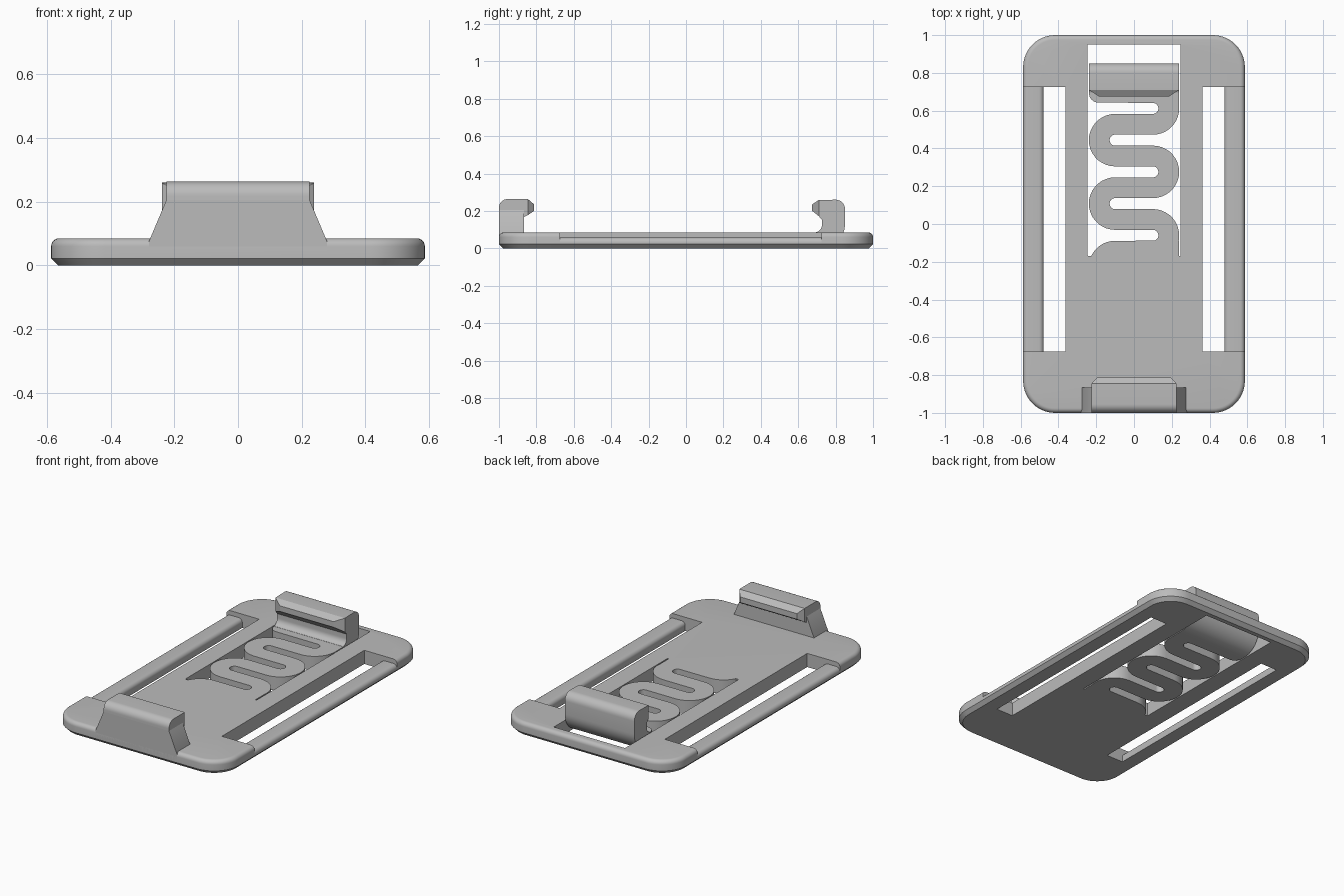
import bpy, bmesh
from math import sin, cos, radians, pi

cube = bpy.data.objects.get("Cube")
if cube:
    bpy.data.objects.remove(cube, do_unlink=True)

# One grey plastic for everything
GREY = (0.5, 0.5, 0.5, 1)
plastic = bpy.data.materials.new("grey plastic")
plastic.use_nodes = True
plastic.diffuse_color = GREY
plastic.node_tree.nodes["Principled BSDF"].inputs["Base Color"].default_value = GREY

T = 0.085          # plate thickness
W = 0.587          # plate half width
SLOT = (-0.675, 0.725)
BAR, PITCH, TURN_X = 0.055, 0.168, 0.1   # spring half width, spacing, bend centre


def finish(name, bm, smooth=True):
    bmesh.ops.recalc_face_normals(bm, faces=bm.faces[:])
    mesh = bpy.data.meshes.new(name)
    bm.to_mesh(mesh)
    bm.free()
    mesh.materials.append(plastic)
    obj = bpy.data.objects.new(name, mesh)
    bpy.context.collection.objects.link(obj)
    if smooth:
        shade(obj)
    return obj


def shade(obj):
    bpy.ops.object.select_all(action='DESELECT')
    obj.select_set(True)
    bpy.context.view_layer.objects.active = obj
    bpy.ops.object.shade_smooth_by_angle(angle=radians(32))


def loft(name, rings, closed=False):
    """Skin a list of equal rings; cap the ends."""
    bm = bmesh.new()
    vs = [[bm.verts.new(p) for p in ring] for ring in rings]
    n = len(vs[0])
    for a, b in zip(vs, vs[1:]):
        for i in range(n):
            j = (i + 1) % n
            bm.faces.new((a[i], a[j], b[j], b[i]))
    bm.faces.new(vs[0][::-1])
    bm.faces.new(vs[-1])
    return finish(name, bm)


def prism(name, pts, axis, lo, hi):
    """Extrude a 2D outline along an axis."""
    place = {'x': lambda a, b, d: (d, a, b),
             'y': lambda a, b, d: (a, d, b),
             'z': lambda a, b, d: (a, b, d)}[axis]
    return loft(name, [[place(a, b, d) for a, b in pts] for d in (lo, hi)])


def arc(cx, cy, r, a0, a1, n=10):
    angles = [radians(a0 + (a1 - a0) * i / n) for i in range(n + 1)]
    return [(cx + r * cos(a), cy + r * sin(a)) for a in angles]


def rect(x0, x1, y0, y1):
    return [(x0, y0), (x1, y0), (x1, y1), (x0, y1)]


def cut(obj, cutter):
    mod = obj.modifiers.new("cut", 'BOOLEAN')
    mod.operation, mod.solver, mod.object = 'DIFFERENCE', 'EXACT', cutter
    bpy.context.view_layer.objects.active = obj
    bpy.ops.object.modifier_apply(modifier=mod.name)
    bpy.data.objects.remove(cutter, do_unlink=True)


# Base plate: rounded rectangle, chamfered below and filleted above
def plate_ring(inset, z):
    r, cx, cy = 0.17 - inset, W - 0.17, 1 - 0.17
    pts = []
    for k, (sx, sy) in enumerate([(1, 1), (-1, 1), (-1, -1), (1, -1)]):
        pts += arc(sx * cx, sy * cy, r, 90 * k, 90 * k + 90, 14)
    return [(x, y, z) for x, y in pts]


F = 0.025
layers = [(0.022, 0), (0, 0.022)]
layers += [(F - F * cos(i * pi / 12), T - F + F * sin(i * pi / 12)) for i in range(7)]
plate = loft("base_plate", [plate_ring(*l) for l in layers])

# Side openings, and the central window with the spring's root shape
for s in (-1, 1):
    cut(plate, prism("side_cutter", rect(s * 0.362, s * 0.8, *SLOT), 'z', -0.1, 0.2))
outer = PITCH / 2 + BAR
root_y = -0.06
window = [(-0.245, 0.95), (-0.245, -0.168)]
window += arc(-TURN_X, root_y - PITCH, outer, 155, 90)
window += [(0.237, root_y - 0.028), (0.237, -0.17), (0.245, -0.17), (0.245, 0.95)]
cut(plate, prism("window_cutter", window, 'z', -0.1, 0.2))
shade(plate)

# Low side rails with rounded tops
for side, s in (("left", 1), ("right", -1)):
    top = 0.057
    prof = [(0.478, 0), (W - 0.022, 0), (W, 0.022)]
    prof += arc(W - F, top - F, F, 0, 90, 6) + arc(0.478 + F, top - F, F, 90, 180, 6)
    prism(side + "_rail", [(s * x, z) for x, z in prof], 'y', *SLOT)

# Serpentine spring: alternating half-turns, swept as a flat strip
inner_edge, outer_edge = [], []
for k in range(5):
    right = k % 2 == 0
    cx, cy = (TURN_X if right else -TURN_X), root_y + k * PITCH
    a0, a1 = (-90, 90) if right else (270, 90)
    if k == 4:
        a1 = 0
    near = arc(cx, cy, PITCH / 2 - BAR, a0, a1, 18)
    far = arc(cx, cy, outer, a0, a1, 18)
    inner_edge += near if right else far
    outer_edge += far if right else near
loft("spring", [[(*a, 0), (*b, 0), (*b, T), (*a, T)]
                for a, b in zip(inner_edge, outer_edge)])

# Tab joining the spring to the latch arm
top_y = root_y + 4 * PITCH
tab = [(0.239, top_y), (0.239, 0.695), (-0.239, 0.695)]
tab += arc(-0.189, 0.692, 0.049, 180, 270, 8)
tab += arc(TURN_X, top_y, PITCH / 2 - BAR, 90, 0, 8)
prism("spring_tab", tab, 'z', 0, T)

# Rear latch arm: curls up from the spring into a post
arm = [(0.695, 0)] + arc(0.72, 0.13, 0.13, -90, 0, 14)
arm += arc(0.80, 0.21, 0.05, 0, 90, 8)
arm += [(0.71, 0.258), (0.71, 0.172), (0.727, 0.152)]
arm += arc(0.687, 0.125, 0.04, 0, -78, 8) + [(0.695, T)]
prism("rear_latch_arm", arm, 'x', -0.239, 0.239)

# Front clip: sloped-sided foot with a rounded head
prism("front_clip_foot", [(-0.28, 0.03), (0.28, 0.03), (0.28, 0.075), (0.225, 0.205),
                          (-0.225, 0.205), (-0.28, 0.075)], 'y', -1, -0.865)
head = [(-1, 0.15), (-0.865, 0.15), (-0.865, 0.168), (-0.845, 0.178), (-0.845, 0.263)]
head += arc(-0.955, 0.218, 0.045, 90, 180, 8)
prism("front_clip_head", head, 'x', -0.225, 0.225)


# Tapered hook noses facing each other
def nose(name, base, tip):
    loft(name, [[(-w, y, z0), (w, y, z0), (w, y, z1), (-w, y, z1)]
                for w, y, z0, z1 in (base, tip)])


nose("rear_hook", (0.239, 0.71, 0.172, 0.258), (0.185, 0.675, 0.20, 0.235))
nose("front_hook", (0.225, -0.845, 0.178, 0.263), (0.195, -0.812, 0.20, 0.235))
